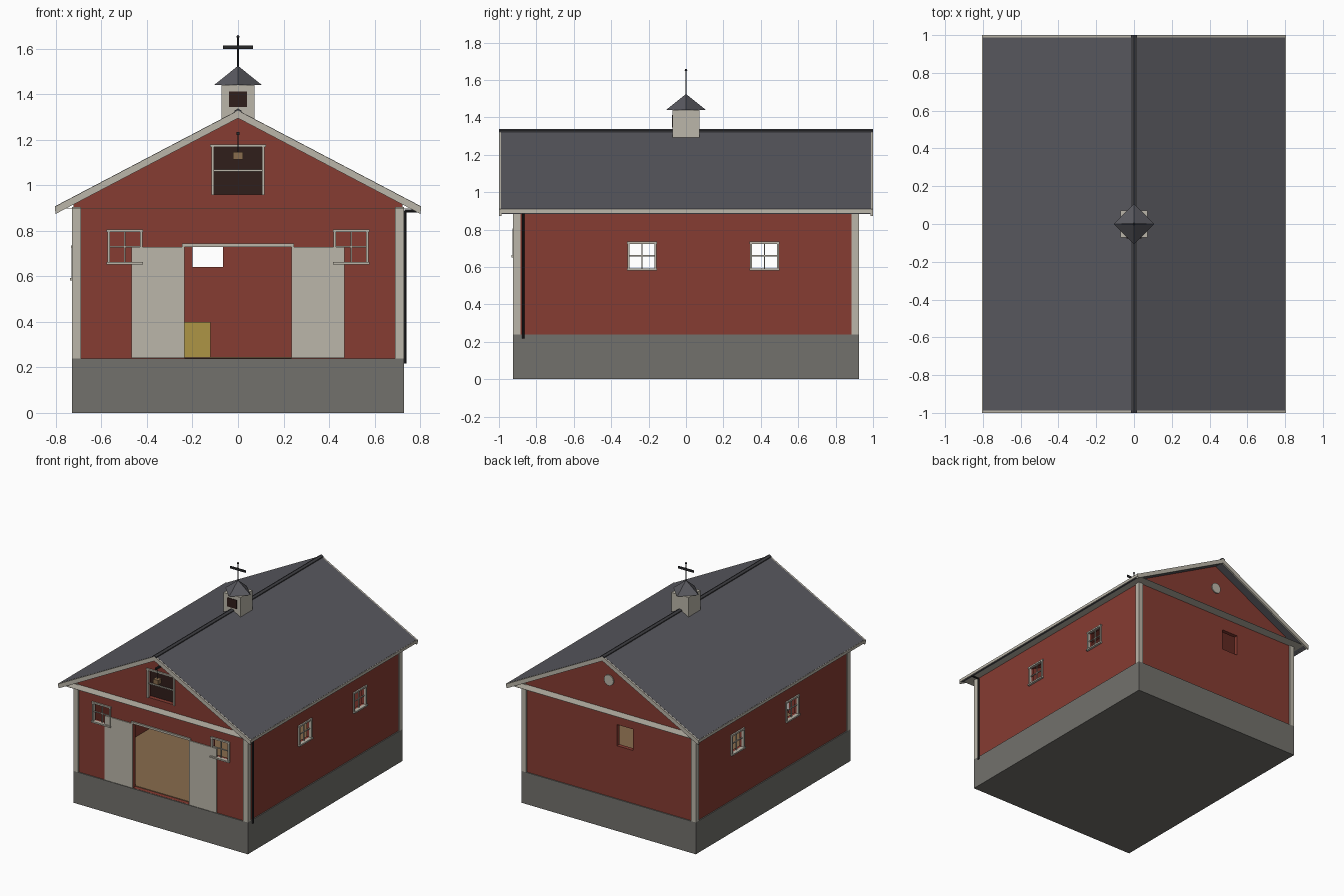
import bpy, bmesh, math
from mathutils import Matrix

if "Cube" in bpy.data.objects:
    bpy.data.objects.remove(bpy.data.objects["Cube"])

COLORS = {
    "red": (0.24, 0.045, 0.032), "trim": (0.50, 0.47, 0.40), "stone": (0.17, 0.165, 0.15),
    "roof": (0.10, 0.10, 0.115), "cap": (0.05, 0.05, 0.056), "dark": (0.03, 0.013, 0.011),
    "wood": (0.25, 0.15, 0.075), "straw": (0.42, 0.30, 0.06), "iron": (0.02, 0.02, 0.022),
}
MATS = {}
for key, c in COLORS.items():
    MATS[key] = bpy.data.materials.new(key)
    MATS[key].diffuse_color = (*c, 1)


def make(name, bm, color):
    bmesh.ops.recalc_face_normals(bm, faces=bm.faces)
    me = bpy.data.meshes.new(name)
    bm.to_mesh(me)
    bm.free()
    me.materials.append(MATS[color])
    ob = bpy.data.objects.new(name, me)
    bpy.context.collection.objects.link(ob)
    return ob


def boxes(name, color, *specs, matrix=None):
    """Each spec is (x0, x1, y0, y1, z0, z1)."""
    bm = bmesh.new()
    for x0, x1, y0, y1, z0, z1 in specs:
        m = Matrix.Translation(((x0 + x1) / 2, (y0 + y1) / 2, (z0 + z1) / 2))
        m = m @ Matrix.Diagonal((x1 - x0, y1 - y0, z1 - z0, 1))
        bmesh.ops.create_cube(bm, size=1, matrix=m)
    if matrix:
        bm.transform(matrix)
    return make(name, bm, color)


def prism(name, color, profile, y0, y1):
    """Extrude an x-z outline along y."""
    bm = bmesh.new()
    f = bm.faces.new([bm.verts.new((x, y0, z)) for x, z in profile])
    r = bmesh.ops.extrude_face_region(bm, geom=[f])
    verts = [v for v in r["geom"] if isinstance(v, bmesh.types.BMVert)]
    bmesh.ops.translate(bm, verts=verts, vec=(0, y1 - y0, 0))
    return make(name, bm, color)


def cone(name, color, loc, r1, r2, depth, sides, rot=None):
    bm = bmesh.new()
    m = Matrix.Translation(loc)
    if rot:
        m = m @ rot
    bmesh.ops.create_cone(bm, cap_ends=True, segments=sides, radius1=r1, radius2=r2,
                          depth=depth, matrix=m)
    return make(name, bm, color)


def ball(name, color, loc, r):
    bm = bmesh.new()
    bmesh.ops.create_uvsphere(bm, u_segments=12, v_segments=8, radius=r,
                              matrix=Matrix.Translation(loc))
    ob = make(name, bm, color)
    for p in ob.data.polygons:
        p.use_smooth = True


def cut(ob, cutter):
    mod = ob.modifiers.new("cut", 'BOOLEAN')
    mod.operation, mod.solver, mod.object = 'DIFFERENCE', 'EXACT', cutter
    bpy.context.view_layer.objects.active = ob
    bpy.ops.object.modifier_apply(modifier=mod.name)
    bpy.data.objects.remove(cutter)


# Foundation and floor
boxes("foundation", "stone", (-.73, .73, -.925, .925, 0, .24))
boxes("floor", "wood", (-.69, .69, -.885, .885, .238, .245))

# Walls: hollow gabled shell with openings cut through
SL = 0.525
def gable(w, z0, top):
    return [(-w, z0), (w, z0), (w, top - SL * w), (0, top), (-w, top - SL * w)]

walls = prism("walls", "red", gable(.722, .238, 1.305), -.917, .917)
cut(walls, prism("cutter", "red", gable(.692, .2, 1.28), -.887, .887))
SIDE_Y, FRONT_X = (-.235, .42), (-.497, .497)
openings = [(-.235, .235, -1, -.8, .241, .73), (-.11, .11, -1, -.8, .96, 1.17),
            (-.2, -.065, .8, 1, .64, .80)]
openings += [(x - .068, x + .068, -1, -.8, .662, .798) for x in FRONT_X]
openings += [(-1, 1, y - .068, y + .068, .592, .73) for y in SIDE_Y]
for o in openings:
    cut(walls, boxes("cutter", "red", o))

# Corner boards
boxes("corner_boards", "trim", *[
    (min(sx * .69, sx * .73), max(sx * .69, sx * .73),
     min(sy * .885, sy * .925), max(sy * .885, sy * .925), .24, .905)
    for sx in (-1, 1) for sy in (-1, 1)])

# Windows: frame, sill and crossed glazing bars, built facing -y at the origin
def window(name, matrix):
    w, t = .077, .011
    boxes(name, "trim",
          (-w, -w + t, -.010, .01, -.07, .07), (w - t, w, -.010, .01, -.07, .07),
          (-w - .003, w + .003, -.011, .01, .064, .076),
          (-w - .003, w + .003, -.017, .01, -.078, -.067),
          (-.003, .003, .002, .010, -.07, .07), (-w + t, w - t, .002, .010, -.003, .003),
          matrix=matrix)

for i, x in enumerate(FRONT_X):
    window(f"front_window_{i}", Matrix.Translation((x, -.917, .73)))
for i, y in enumerate(SIDE_Y):
    for s, side in ((1, "right"), (-1, "left")):
        window(f"{side}_window_{i}",
               Matrix.Translation((s * .722, y, .66)) @ Matrix.Rotation(s * math.pi / 2, 4, 'Z'))

# Sliding doors, pushed open, under their track
for s, side in ((-1, "left"), (1, "right")):
    xs = sorted((s * .235, s * .468))
    boxes(f"{side}_door", "trim", (*xs, -.924, -.914, .242, .728))
boxes("door_track", "trim", (-.247, .247, -.928, -.912, .73, .745))

# Loft opening with its trim and dark backing
boxes("loft_backing", "dark", (-.125, .125, -.887, -.88, .95, 1.185))
boxes("loft_trim", "trim", (-.117, -.106, -.926, -.905, .957, 1.17),
      (.106, .117, -.926, -.905, .957, 1.17), (-.122, .122, -.928, -.905, 1.168, 1.18),
      (-.106, .106, -.915, -.905, 1.061, 1.07))

# Hay hoist
boxes("hoist_beam", "iron", (-.006, .006, -.985, -.90, 1.222, 1.235))
cone("hoist_rope", "iron", (0, -.965, 1.185), .003, .003, .08, 8)
boxes("hoist_block", "wood", (-.022, .022, -.985, -.945, 1.113, 1.147))

# Round gable vent on the back
cone("back_vent", "trim", (0, .918, 1.12), .04, .04, .014, 24, Matrix.Rotation(math.pi / 2, 4, 'X'))

# Roof, bargeboards, eave fascia, ridge cap
def chevron(w, top, t):
    return [(-w, top - SL * w), (0, top), (w, top - SL * w),
            (w, top - SL * w - t), (0, top - t), (-w, top - SL * w - t)]

prism("roof", "roof", chevron(.80, 1.33, .026), -.988, .988)
for s, side in ((-1, "front"), (1, "back")):
    prism(f"{side}_bargeboard", "trim", chevron(.802, 1.329, .034), s * .986, s * 1.0)
boxes("eave_fascia", "trim", (-.805, -.79, -1, 1, .888, .909), (.79, .805, -1, 1, .888, .909))
prism("ridge_cap", "cap", chevron(.016, 1.337, .012), -1.0, 1.0)

# Flat soffits around the overhang
boxes("soffit", "trim", (-.79, -.722, -.99, .99, .899, .901), (.722, .79, -.99, .99, .899, .901),
      (-.722, .722, -.99, -.917, .899, .901), (-.722, .722, .917, .99, .899, .901))

# Downspout at the front right corner
cone("downspout", "iron", (.733, -.87, .552), .007, .007, .67, 10)
cone("downspout_elbow", "iron", (.766, -.87, .887), .006, .006, .07, 10,
     Matrix.Rotation(math.pi / 2, 4, 'Y'))

# Cupola with louvre, diamond roof and weather vane
boxes("cupola", "trim", (-.072, .072, -.072, .072, 1.28, 1.44))
boxes("cupola_louvre", "dark", (-.04, .04, -.076, -.07, 1.345, 1.412))
cone("cupola_roof", "roof", (0, 0, 1.4825), .106, 0, .085, 4)
cone("vane_rod", "iron", (0, 0, 1.585), .004, .004, .14, 8)
boxes("vane_arm", "iron", (-.065, .065, -.003, .003, 1.598, 1.615))
ball("vane_ball", "iron", (0, 0, 1.653), .007)

# Hay bale inside
boxes("hay_bale", "straw", (-.36, -.12, .35, .65, .245, .40))

for m in bpy.data.materials:
    if m.users and not m.is_grease_pencil:
        m.use_nodes = True
        m.node_tree.nodes["Principled BSDF"].inputs["Base Color"].default_value = m.diffuse_color
